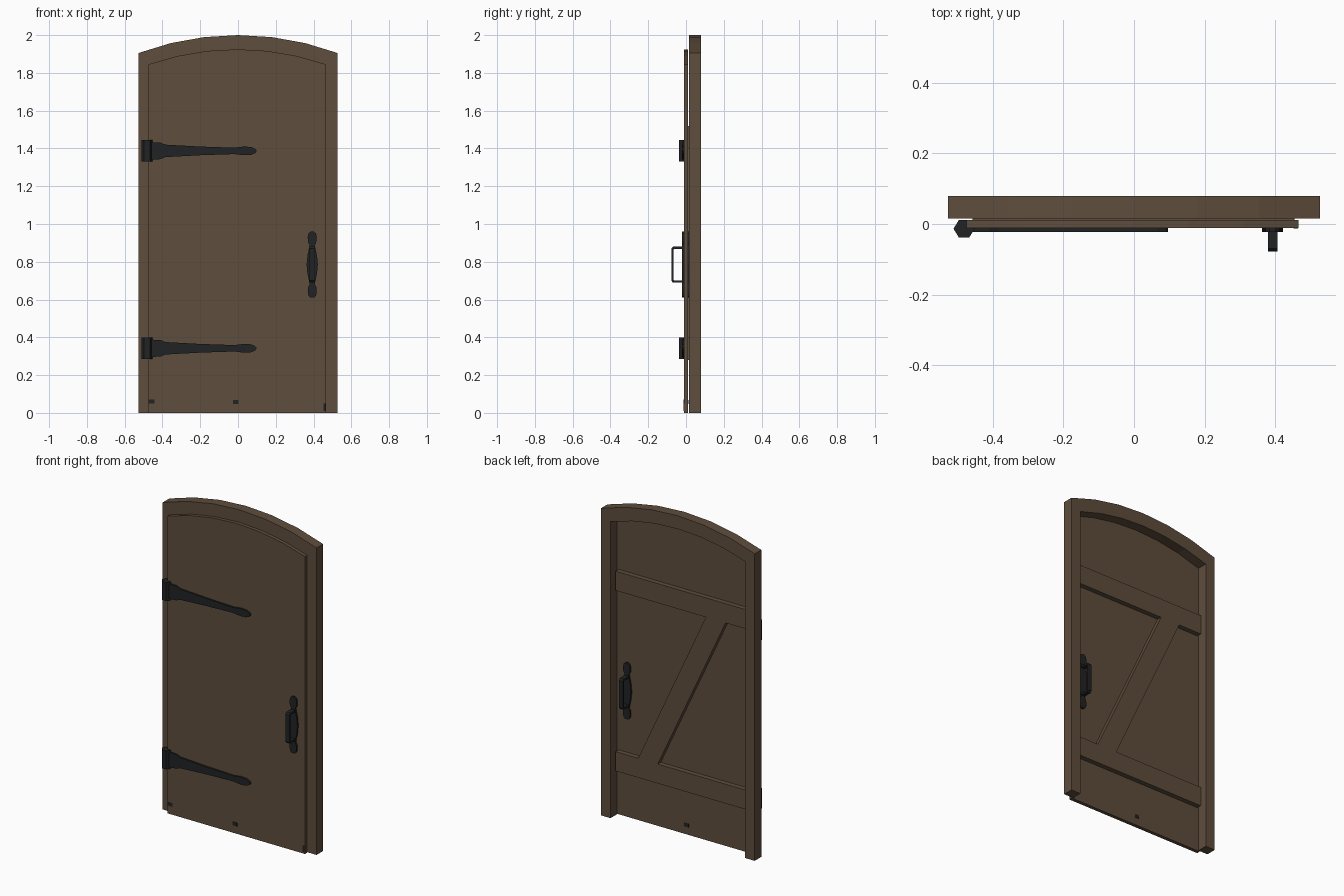
import bpy, bmesh, math

if "Cube" in bpy.data.objects:
    bpy.data.objects.remove(bpy.data.objects["Cube"])

def material(name, rgb):
    m = bpy.data.materials.new(name)
    m.diffuse_color = (*rgb, 1)
    m.use_nodes = True
    m.node_tree.nodes["Principled BSDF"].inputs["Base Color"].default_value = m.diffuse_color
    return m

WOOD = material("brown_wood", (0.112, 0.074, 0.046))
IRON = material("black_iron", (0.0155, 0.0160, 0.0170))

def prism(name, pts, a, b, mat, axis="y"):
    """Extrude a 2D outline: (x,z) along y, (y,z) along x or (x,y) along z."""
    place = {"y": lambda p, d: (p[0], d, p[1]),
             "x": lambda p, d: (d, p[0], p[1]),
             "z": lambda p, d: (p[0], p[1], d)}[axis]
    bm = bmesh.new()
    lo = [bm.verts.new(place(p, a)) for p in pts]
    hi = [bm.verts.new(place(p, b)) for p in pts]
    bm.faces.new(lo)
    bm.faces.new(hi[::-1])
    n = len(pts)
    for i in range(n):
        bm.faces.new((lo[i], hi[i], hi[(i + 1) % n], lo[(i + 1) % n]))
    bmesh.ops.recalc_face_normals(bm, faces=bm.faces)
    me = bpy.data.meshes.new(name)
    bm.to_mesh(me)
    bm.free()
    me.materials.append(mat)
    ob = bpy.data.objects.new(name, me)
    bpy.context.collection.objects.link(ob)
    return ob

def box(name, x0, x1, z0, z1, y0, y1, mat):
    return prism(name, [(x0, z0), (x1, z0), (x1, z1), (x0, z1)], y0, y1, mat)

def arch(cx, half, side, top, n=6):
    """Shallow arc from left spring point to right spring point."""
    s = top - side
    r = (half * half + s * s) / (2 * s)
    t = math.asin(half / r)
    return [(cx + r * math.sin(a), top - r + r * math.cos(a))
            for a in (-t + 2 * t * i / n for i in range(n + 1))]

# Arched frame, open at the bottom
outer = arch(0, 0.528, 1.905, 2.0)
inner = arch(0, 0.462, 1.84, 1.918)
prism("door_frame", [(-0.528, 0)] + outer + [(0.528, 0), (0.462, 0)]
      + inner[::-1] + [(-0.462, 0)], 0.016, 0.08, WOOD)

# Door leaf
prism("door_leaf", [(-0.475, 0)] + arch(-0.004, 0.471, 1.845, 1.925)
      + [(0.467, 0)], -0.011, 0.011, WOOD)

# Rails and diagonal brace on the back
box("lower_rail", -0.458, 0.455, 0.28, 0.40, 0.011, 0.041, WOOD)
box("upper_rail", -0.458, 0.455, 1.40, 1.52, 0.011, 0.041, WOOD)
prism("diagonal_brace", [(0.165, 0.40), (0.30, 0.40), (-0.165, 1.40),
                         (-0.30, 1.40)], 0.011, 0.041, WOOD)

# Strap hinges with hexagonal barrels
strap = [(-0.47, 0.046), (-0.41, 0.044), (-0.385, 0.033), (-0.20, 0.023),
         (-0.02, 0.017), (0.03, 0.023), (0.07, 0.021), (0.09, 0.012),
         (0.097, 0.004)]
for label, z in (("lower", 0.342), ("upper", 1.387)):
    prism(label + "_hinge_strap", [(x, z + h) for x, h in strap]
          + [(x, z - h) for x, h in strap[::-1]], -0.022, -0.010, IRON)
    hexagon = [(-0.482 + 0.03 * math.cos(k * math.pi / 3),
                -0.0135 + 0.028 * math.sin(k * math.pi / 3)) for k in range(6)]
    prism(label + "_hinge_barrel", hexagon, z - 0.057, z + 0.057, IRON, "z")

# Handles on both sides: lobed plate and bent grip
plate = [(0.175, 0.009), (0.165, 0.020), (0.145, 0.024), (0.12, 0.022),
         (0.103, 0.014), (0.09, 0.016), (0.05, 0.025), (0.0, 0.030)]
half = plate + [(-z, w) for z, w in plate[-2::-1]]
HX, HZ = 0.393, 0.785
for label, s in (("front", -1), ("back", 1)):
    prism(label + "_handle_plate", [(HX + w, HZ + z) for z, w in half]
          + [(HX - w, HZ + z) for z, w in half[::-1]],
          s * 0.010, s * 0.022, IRON)
    up = [(0.018, 0.095), (0.069, 0.095), (0.078, 0.085)]
    low = [(0.066, 0.079), (0.063, 0.083), (0.018, 0.083)]
    c = up + [(y, -z) for y, z in up[::-1]] \
        + [(y, -z) for y, z in low[::-1]] + low
    prism(label + "_handle_grip", [(s * y, HZ + z) for y, z in c],
          HX - 0.0135, HX + 0.0135, IRON, "x")

# Small iron studs near the foot of the door
box("foot_stud_middle", -0.027, 0.003, 0.047, 0.069, -0.013, 0.013, IRON)
box("foot_stud_left", -0.474, -0.442, 0.05, 0.07, -0.0125, 0.0, IRON)
box("foot_stud_right", 0.453, 0.465, 0.01, 0.05, -0.0125, 0.0, IRON)
